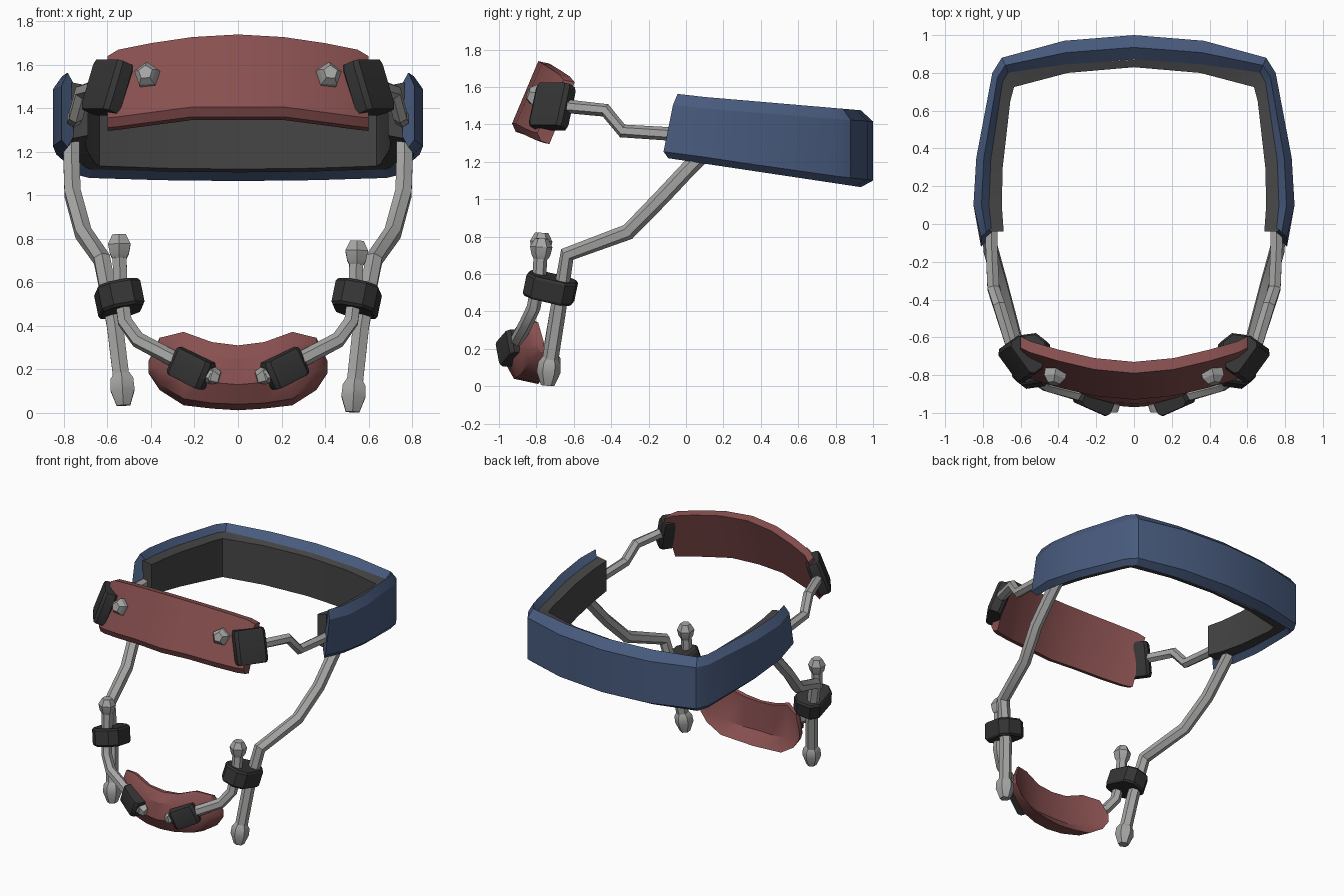
import bpy, bmesh, math
from mathutils import Vector, Euler

if "Cube" in bpy.data.objects:
    bpy.data.objects.remove(bpy.data.objects["Cube"])


def material(name, rgb):
    m = bpy.data.materials.new(name)
    m.diffuse_color = (*rgb, 1)
    m.use_nodes = True
    m.node_tree.nodes["Principled BSDF"].inputs["Base Color"].default_value = m.diffuse_color
    return m


BLUE = material("band_blue", (0.065, 0.105, 0.21))
RED = material("pad_red", (0.25, 0.08, 0.08))
METAL = material("metal_grey", (0.38, 0.38, 0.375))
DARK = material("clip_dark", (0.035, 0.035, 0.035))
LINING = material("lining_grey", (0.06, 0.06, 0.06))


def loft(name, rings, mat, side=1):
    """Skin closed rings into a capped solid; side=-1 mirrors it in x."""
    bm = bmesh.new()
    loops = [[bm.verts.new((p[0] * side, p[1], p[2])) for p in r] for r in rings]
    n = len(loops[0])
    for a, b in zip(loops, loops[1:]):
        for i in range(n):
            j = (i + 1) % n
            bm.faces.new((a[i], a[j], b[j], b[i]))
    bm.faces.new(loops[0])
    bm.faces.new(loops[-1])
    bmesh.ops.recalc_face_normals(bm, faces=bm.faces[:])
    me = bpy.data.meshes.new(name)
    bm.to_mesh(me)
    bm.free()
    me.materials.append(mat)
    me.shade_smooth()
    me.set_sharp_from_angle(angle=math.radians(30))
    ob = bpy.data.objects.new(name, me)
    bpy.context.collection.objects.link(ob)
    return ob


def tube(name, path, radii, mat, side=1, sides=6):
    """Sweep a regular polygon along a path with one radius or one per point."""
    pts = [Vector(p) for p in path]
    if not isinstance(radii, (list, tuple)):
        radii = [radii] * len(pts)
    rings = []
    for i, p in enumerate(pts):
        t = (pts[min(i + 1, len(pts) - 1)] - pts[max(i - 1, 0)]).normalized()
        u = t.cross(Vector((1, 0.01, 0))).normalized()
        v = t.cross(u)
        rings.append([p + radii[i] * (u * math.cos(k * math.tau / sides)
                                      + v * math.sin(k * math.tau / sides))
                      for k in range(sides)])
    return loft(name, rings, mat, side)


def block(name, centre, size, angles, mat, side=1, cut=0.02):
    """Box with chamfered upright corners, turned by angles in degrees."""
    rot = Euler([math.radians(a) for a in angles]).to_matrix()
    x, y, z = (s / 2 for s in size)
    prof = [(x, y - cut), (x - cut, y), (cut - x, y), (-x, y - cut),
            (-x, cut - y), (cut - x, -y), (x - cut, -y), (x, cut - y)]
    rings = []
    for h, k in ((-z, 0.92), (-z * 0.8, 1), (z * 0.8, 1), (z, 0.92)):
        rings.append([Vector(centre) + rot @ Vector((px * k, py * k, h)) for px, py in prof])
    return loft(name, rings, mat, side)


def mirrored(stations):
    """Full list of rings from stations that run from the right end to x = 0."""
    return stations + [[(-x, y, z) for x, y, z in r] for r in stations[-2::-1]]


# Head band and its lining: plan lines from the right end to the middle of the back
outer = [(.81, -.12), (.85, .1), (.835, .35), (.75, .8), (.70, .88), (.37, .97), (0, 1)]
inner = [(.755, -.07), (.765, .1), (.755, .35), (.695, .75), (.665, .80), (.35, .845), (0, .87)]
lining = [(.69, -.04), (.70, .1), (.695, .3), (.655, .65), (.635, .725), (.35, .80), (0, .83)]
band_rings, lining_rings = [], []
for i, (o, n, l) in enumerate(zip(outer, inner, lining)):
    mx, my = (o[0] + n[0]) / 2, (o[1] + n[1]) / 2
    top = 1.555 - 0.085 * my
    low = 1.205 - 0.15 * my
    lean = 0.05 if i == 0 else 0
    band_rings.append([(*o, low + .035), (o[0], o[1] + lean, top - .06),
                       (mx, my + lean, top), (n[0], n[1] + lean, top - .05),
                       (*n, low + .05), (mx, my, low)])
    ny = max(n[1], -.04)
    lining_rings.append([(n[0] + .01, ny, low + .04), (n[0] + .01, ny, top - .045),
                         (*l, top - .06), (*l, low + .055)])
loft("head_band", mirrored(band_rings), BLUE)
loft("band_lining", mirrored(lining_rings), LINING)

# Forehead pad: leaning section, swept back and dropped towards the ends
pad_section = [(-.93, 1.405), (-.91, 1.36), (-.865, 1.345), (-.73, 1.725), (-.79, 1.738)]
pad_rings = []
for x, back, drop_top, drop_low in ((.60, .135, .10, .05), (.55, .11, .07, .045),
                                    (.40, .065, .04, .025), (.21, .02, .012, 0), (0, 0, 0, 0)):
    pad_rings.append([(x, y + back, z - (drop_top if z > 1.5 else drop_low))
                      for y, z in pad_section])
loft("forehead_pad", mirrored(pad_rings), RED)

# Chin cup: curved section that narrows towards the ends
chin_rings = []
for x, section in (
        (.41, [(-.77, .24), (-.79, .23), (-.795, .21), (-.78, .185), (-.755, .18), (-.76, .20), (-.76, .235)]),
        (.36, [(-.81, .345), (-.845, .30), (-.865, .20), (-.84, .135), (-.76, .105), (-.79, .17), (-.79, .34)]),
        (.25, [(-.87, .372), (-.91, .305), (-.93, .16), (-.88, .065), (-.77, .035), (-.83, .12), (-.84, .365)]),
        (.12, [(-.895, .325), (-.945, .26), (-.96, .14), (-.91, .045), (-.785, .02), (-.855, .10), (-.865, .32)]),
        (0, [(-.90, .31), (-.95, .25), (-.97, .13), (-.92, .04), (-.79, .012), (-.86, .10), (-.87, .31)])):
    chin_rings.append([(x, y, z) for y, z in section])
loft("chin_cup", mirrored(chin_rings), RED)

for s, label in ((1, "right"), (-1, "left")):
    lift = 0 if s > 0 else 0.03

    # Upper arms, clips and bolts holding the forehead pad
    tube(f"upper_arm_{label}", [(.60, -.72, 1.50), (.655, -.62, 1.495), (.715, -.43, 1.475),
                                (.745, -.34, 1.365), (.755, -.10, 1.35), (.75, .12, 1.34)],
         .036, METAL, s)
    block(f"forehead_clip_{label}", (.60, -.715, 1.495), (.22, .10, .24), (-20, 0, 54), DARK, s)
    tube(f"forehead_bolt_{label}", [(.41, -.77, 1.54), (.42, -.815, 1.555), (.425, -.845, 1.565)],
         [.062, .06, .034], METAL, s, 5)

    # Lower arms running down from the band to a pointed foot
    tube(f"lower_arm_{label}", [(.765, .10, 1.25), (.765, .02, 1.17), (.76, -.13, 1.01),
                                (.71, -.31, .825), (.625, -.635, .705), (.565, -.685, .40),
                                (.53, -.735, .08 + lift)], .043, METAL, s)
    tube(f"lower_arm_tip_{label}", [(.535, -.725, .15 + lift), (.533, -.73, .125 + lift),
                                    (.53, -.735, .075 + lift), (.526, -.74, .004 + lift)],
         [.042, .06, .064, .036], METAL, s)

    # Chin arms with a pointed top, clamped to the lower arms
    tube(f"chin_arm_{label}", [(.545, -.775, .74), (.54, -.785, .58), (.52, -.815, .42),
                               (.46, -.855, .335), (.30, -.90, .25), (.12, -.97, .168)],
         .037, METAL, s)
    tube(f"chin_arm_tip_{label}", [(.545, -.778, .68 + lift), (.545, -.776, .70 + lift),
                                   (.545, -.774, .745 + lift), (.546, -.772, .79 + lift)],
         [.038, .05, .06, .036], METAL, s)
    block(f"arm_clamp_{label}", (.545, -.725, .525), (.20, .27, .125), (-13, 10, -8), DARK, s, .05)

    # Clips and nuts on the chin cup
    block(f"chin_clip_{label}", (.215, -.935, .205), (.19, .10, .135), (0, -25, 24), DARK, s)
    tube(f"chin_nut_{label}", [(.14, -.955, .178), (.115, -.965, .17), (.085, -.968, .162)],
         [.04, .042, .03], METAL, s, 5)
